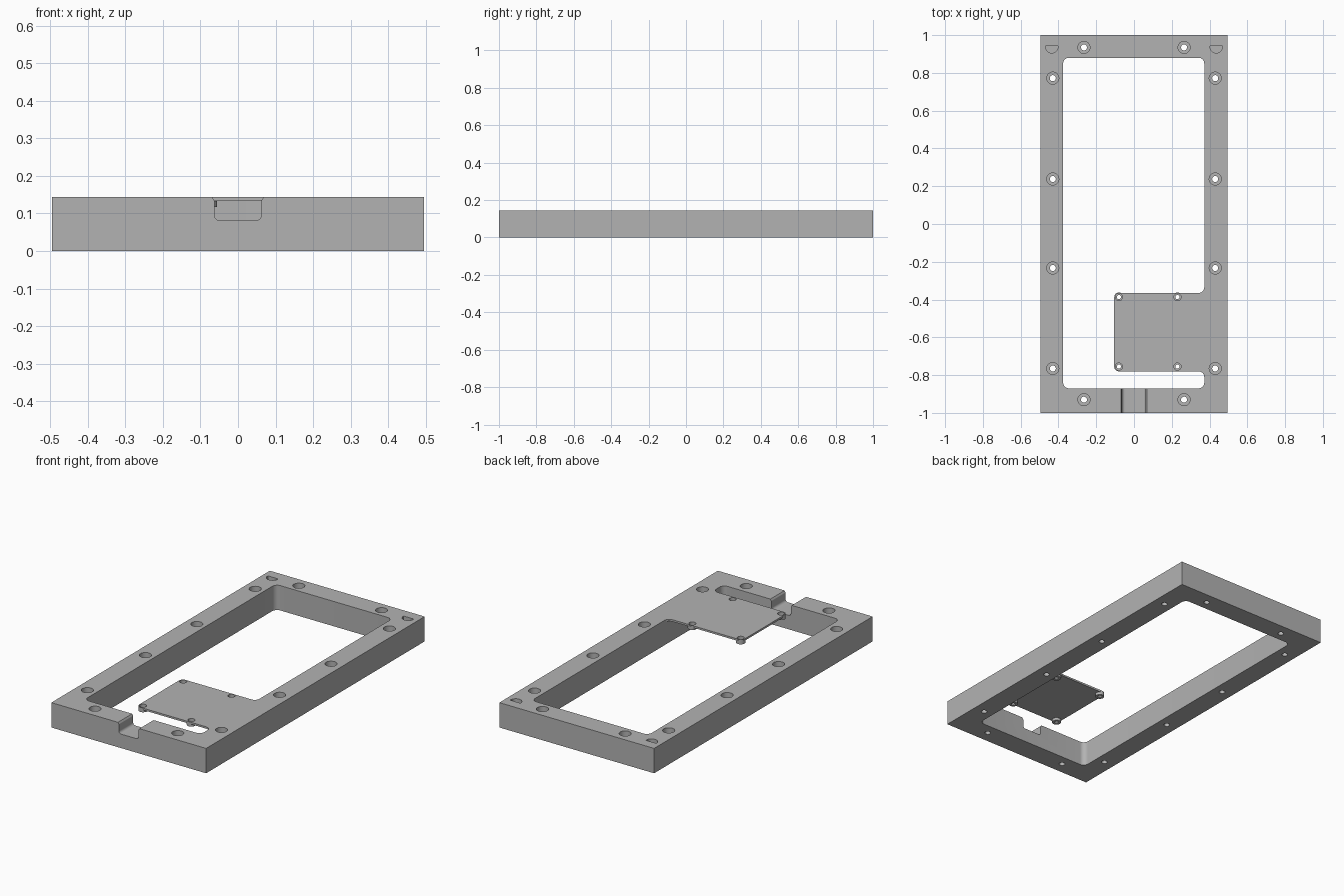
import bpy, bmesh
from math import cos, sin, pi
from mathutils import Vector, Matrix

if "Cube" in bpy.data.objects:
    bpy.data.objects.remove(bpy.data.objects["Cube"], do_unlink=True)

grey = bpy.data.materials.new("plain grey")
grey.use_nodes = True
grey.diffuse_color = (0.45, 0.45, 0.45, 1)
grey.node_tree.nodes["Principled BSDF"].inputs["Base Color"].default_value = (0.45, 0.45, 0.45, 1)

TOP = 0.144
PLATE_BOTTOM = 0.133


def circle(x, y, r, n=32):
    return [(x + r * cos(2 * pi * i / n), y + r * sin(2 * pi * i / n)) for i in range(n)]


def rounded(corners, steps=6):
    """Outline with each (x, y, radius) right-angled or oblique corner filleted."""
    out = []
    for i, (x, y, r) in enumerate(corners):
        p = Vector((x, y))
        if r == 0:
            out.append((x, y))
            continue
        a = (Vector(corners[i - 1][:2]) - p).normalized()
        b = (Vector(corners[(i + 1) % len(corners)][:2]) - p).normalized()
        half = a.angle(b) / 2
        centre = p + (a + b).normalized() * (r / sin(half))
        start = p + a * (r * cos(half) / sin(half)) - centre
        end = p + b * (r * cos(half) / sin(half)) - centre
        for k in range(steps + 1):
            t = k / steps
            out.append(tuple(centre + (start * (1 - t) + end * t).normalized() * r))
    return out


def prisms(name, parts, matrix=None):
    """One object holding an upright prism for each (outline, z0, z1)."""
    bm = bmesh.new()
    for outline, z0, z1 in parts:
        low = [bm.verts.new((x, y, z0)) for x, y in outline]
        high = [bm.verts.new((x, y, z1)) for x, y in outline]
        bm.faces.new(low[::-1])
        bm.faces.new(high)
        n = len(low)
        for i in range(n):
            j = (i + 1) % n
            bm.faces.new((low[i], low[j], high[j], high[i]))
    if matrix:
        bm.transform(matrix)
    bmesh.ops.recalc_face_normals(bm, faces=bm.faces)
    mesh = bpy.data.meshes.new(name)
    bm.to_mesh(mesh)
    bm.free()
    mesh.materials.append(grey)
    obj = bpy.data.objects.new(name, mesh)
    bpy.context.collection.objects.link(obj)
    return obj


def combine(target, tool, operation="DIFFERENCE"):
    tool.hide_render = True
    mod = target.modifiers.new(tool.name, "BOOLEAN")
    mod.operation, mod.solver, mod.object = operation, "EXACT", tool
    bpy.context.view_layer.objects.active = target
    bpy.ops.object.modifier_apply(modifier=mod.name)
    bpy.data.objects.remove(tool, do_unlink=True)


def box(x0, x1, y0, y1):
    return [(x0, y0), (x1, y0), (x1, y1), (x0, y1)]


# Solid block
frame = prisms("frame", [(box(-0.496, 0.496, -1, 1), 0, TOP)])

# Window running around the mounting plate
window = rounded([(-0.375, -0.87, 0.03), (0.372, -0.87, 0.03), (0.372, -0.78, 0.03),
                  (-0.105, -0.78, 0.025), (-0.105, -0.365, 0.025), (0.372, -0.365, 0.03),
                  (0.372, 0.88, 0.03), (-0.375, 0.88, 0.03)])
combine(frame, prisms("window_cutter", [(window, -0.1, 0.3)]))

# Hollow under the plate leaves it thin
combine(frame, prisms("under_plate_cutter", [(box(-0.2, 0.372, -0.84, -0.335), -0.1, PLATE_BOTTOM)]))

# Cable notch in the front bar, flared at the top
notch = rounded([(-0.063, 0.081, 0.015), (0.062, 0.081, 0.015), (0.062, 0.134, 0.005),
                 (0.072, 0.15, 0), (0.072, 0.2, 0), (-0.073, 0.2, 0), (-0.073, 0.15, 0),
                 (-0.063, 0.134, 0.005)])
combine(frame, prisms("notch_cutter", [(notch, 0.81, 1.1)], Matrix.Rotation(pi / 2, 4, "X")))

# Standoffs under the plate
plate_holes = [(x, y) for x in (-0.08, 0.23) for y in (-0.755, -0.387)]
combine(frame, prisms("standoffs", [(circle(x, y, 0.0245), 0.117, 0.138) for x, y in plate_holes]), "UNION")

# Counterbored screw holes
screws = [(s * 0.43, y) for s in (-1, 1) for y in (-0.765, -0.233, 0.238, 0.772)]
screws += [(s * 0.265, y) for s in (-1, 1) for y in (-0.93, 0.935)]
bores = [(circle(x, y, 0.032), 0.07, 0.2) for x, y in screws]
bores += [(circle(x, y, 0.019), 0.126, 0.2) for x, y in plate_holes]

# Half-round pockets at the back corners
for side in (-1, 1):
    arc = [(side * 0.435 + 0.033 * cos(pi + pi * i / 12), 0.938 + 0.033 * sin(pi + pi * i / 12))
           for i in range(13)]
    bores.append((arc + [(side * 0.435 + 0.033, 0.942), (side * 0.435 - 0.033, 0.942)], 0.114, 0.2))
combine(frame, prisms("bore_cutter", bores))

drills = [(circle(x, y, 0.016), -0.1, 0.2) for x, y in screws]
drills += [(circle(x, y, 0.011), -0.1, 0.2) for x, y in plate_holes]
combine(frame, prisms("drill_cutter", drills))

# Smooth the round walls, keep the machined edges crisp
bpy.ops.object.select_all(action="DESELECT")
frame.select_set(True)
bpy.context.view_layer.objects.active = frame
bpy.ops.object.shade_smooth_by_angle(angle=pi / 6)
